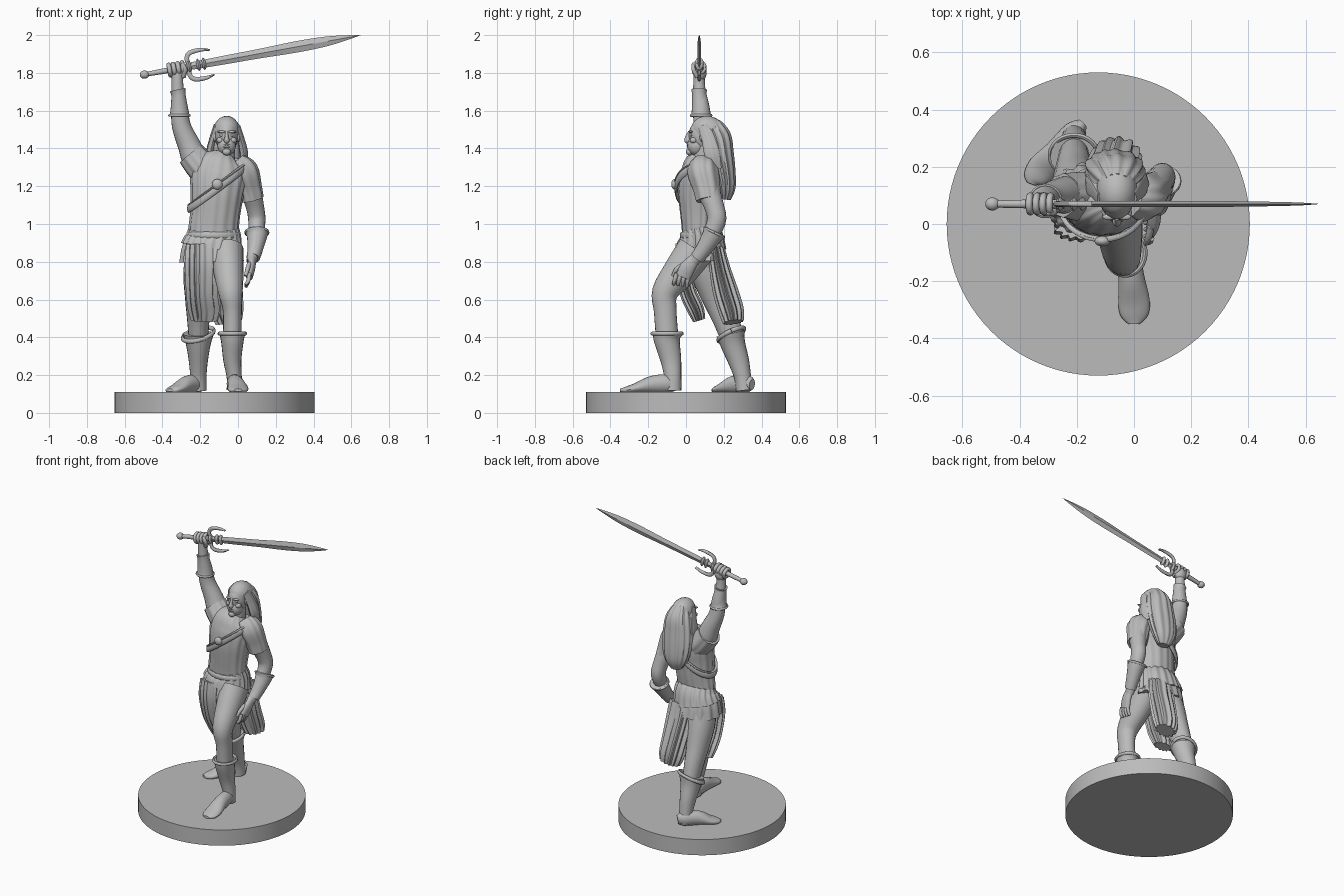
import bpy, bmesh
from math import cos, sin, pi, radians
from mathutils import Vector, Matrix

if "Cube" in bpy.data.objects:
    bpy.data.objects.remove(bpy.data.objects["Cube"])

CM = 0.01  # sizes below are in hundredths of a unit
X, Y, Z = Vector((1, 0, 0)), Vector((0, 1, 0)), Vector((0, 0, 1))

grey = bpy.data.materials.new("miniature grey")
grey.use_nodes = True
grey.diffuse_color = (0.5, 0.5, 0.5, 1)
grey.node_tree.nodes["Principled BSDF"].inputs["Base Color"].default_value = grey.diffuse_color


def finish(name, bm, angle=40):
    bmesh.ops.recalc_face_normals(bm, faces=bm.faces)
    mesh = bpy.data.meshes.new(name)
    bm.to_mesh(mesh)
    bm.free()
    mesh.shade_smooth()
    mesh.set_sharp_from_angle(angle=radians(angle))
    mesh.materials.append(grey)
    obj = bpy.data.objects.new(name, mesh)
    bpy.context.collection.objects.link(obj)
    return obj


def spline(stations, steps):
    """Catmull-Rom smoothing of the stations."""
    rows = [Vector(s) for s in stations]
    out = []
    for i in range(len(rows) - 1):
        a, b, c, d = rows[max(i - 1, 0)], rows[i], rows[i + 1], rows[min(i + 2, len(rows) - 1)]
        for k in range(steps):
            t = k / steps
            out.append(b + (c - a) * (t / 2) + (a * 2 - b * 5 + c * 4 - d) * (t * t / 2)
                       + (b * 3 - a - c * 3 + d) * (t ** 3 / 2))
    return out + [rows[-1]]


def loft(name, stations, ref=X, sides=20, flutes=0, depth=0.0, steps=4, angle=40):
    """Skin elliptical rings (x, y, z, half width, half depth) along a path."""
    rows = spline(stations, steps)
    centres = [Vector(r[:3]) for r in rows]
    sides = max(sides, flutes * 6)
    bm = bmesh.new()
    rings = []
    for i, row in enumerate(rows):
        t = (centres[min(i + 1, len(rows) - 1)] - centres[max(i - 1, 0)]).normalized()
        u = (ref - t * ref.dot(t)).normalized()
        v = t.cross(u)
        ring = []
        for k in range(sides):
            th = 2 * pi * k / sides
            f = 1 + depth * cos(flutes * th + sin(3 * th))
            p = centres[i] + (u * cos(th) * max(row[3], 0.05) + v * sin(th) * max(row[4], 0.05)) * f
            ring.append(bm.verts.new(p * CM))
        rings.append(ring)
    for lo, hi in zip(rings, rings[1:]):
        for k in range(sides):
            j = (k + 1) % sides
            bm.faces.new((lo[k], lo[j], hi[j], hi[k]))
    bm.faces.new(rings[0])
    bm.faces.new(rings[-1])
    return finish(name, bm, angle)


def blob(name, centre, radii, turn=None):
    bm = bmesh.new()
    bmesh.ops.create_uvsphere(bm, u_segments=20, v_segments=12, radius=CM)
    m = Matrix.Translation(Vector(centre) * CM) @ (turn or Matrix()) @ Matrix.Diagonal((*radii, 1))
    bmesh.ops.transform(bm, matrix=m, verts=bm.verts)
    return finish(name, bm)


def hoop(name, centre, u, v, a, b, ref=Z):
    """Closed band around an ellipse spanned by u and v."""
    c = Vector(centre)
    pts = [c + u * cos(pi * k / 12) + v * sin(pi * k / 12) for k in range(25)]
    return loft(name, [(*p, a, b) for p in pts], ref, sides=10, steps=2)


# Base disc
bm = bmesh.new()
bmesh.ops.create_cone(bm, cap_ends=True, segments=96, radius1=0.53, radius2=0.53, depth=0.11,
                      matrix=Matrix.Translation((-0.125, 0, 0.055)))
finish("base", bm)

# Torso, collar and belt
loft("tunic", [(-13, 8, 84, 12, 10), (-13, 7, 96, 13, 9), (-12, 7, 106, 13, 10), (-11, 7, 117, 14, 11),
               (-10, 8, 126, 15, 11), (-9, 8, 132, 13, 9), (-7, 9, 137, 5, 5)], flutes=16, depth=0.02)
loft("neck", [(-8, 9, 130, 6, 6), (-6, 9, 136, 4.5, 5), (-6, 9, 142, 4.5, 5)])
hoop("collar", (-8, 8, 133), X * 8, Vector((0, 8, 2)), 1, 1)
hoop("belt", (-13, 7.5, 94), X * 13, Y * 10, 1.8, 0.8)

# Chest strap with brooch
hoop("chest_strap", (-11, 7, 119), Vector((15, 0, 11)), Y * 12.2, 2.2, 1)
hoop("strap_edge", (-11, 7, 121), Vector((15, 0, 11)), Y * 12.5, 0.6, 0.9)
blob("brooch", (-11, -6, 121), (2.8, 1.8, 2.8))

# Layered skirt and hanging cloths
loft("skirt_upper", [(-13, 7, 98, 13, 9.5), (-13, 8, 93, 14.5, 11.5), (-14, 8, 87, 16, 13)],
     flutes=20, depth=0.03)
loft("skirt_lower", [(-13, 8, 91, 14, 11), (-14, 8, 85, 15.5, 12.5), (-14, 8, 80, 16.5, 13.5)],
     flutes=14, depth=0.04)
loft("front_cloth", [(-19, -1, 89, 8, 4), (-19, -2, 78, 8.5, 4), (-19, 1, 64, 8, 4), (-18, 5, 55, 8, 4),
                     (-18, 7, 49, 6.5, 3)], flutes=13, depth=0.12)
loft("back_cloth", [(-9, 16, 87, 9, 4), (-8, 18, 76, 9, 5), (-7, 21, 64, 8.5, 6), (-6, 24, 54, 8, 6),
                    (-5, 25, 48, 6.5, 5)], flutes=13, depth=0.12)

# Legs
loft("left_leg", [(-6, 5, 86, 9, 10), (-5, -3, 75, 8, 9), (-4, -11, 64, 6.5, 7), (-3, -11, 54, 5, 6),
                  (-3, -10, 40, 5, 6)])
loft("right_leg", [(-18, 8, 87, 9, 10), (-20, 12, 74, 9, 9.5), (-21, 17, 60, 7, 8), (-21, 21, 50, 6, 7),
                   (-21, 25, 38, 5, 6)])
blob("left_kneecap", (-4, -15, 63), (4, 3, 5))

# Boots
loft("left_boot", [(-3, -10, 42, 7, 8), (-3, -10, 38, 6, 6.8), (-3, -8, 28, 4.8, 5.5), (-2, -7, 19, 4, 4.5),
                   (-2, -7, 12, 4, 4.5)])
loft("right_boot", [(-21, 23.5, 42, 8.3, 7.5), (-21, 25, 36, 6.5, 6.5), (-21, 28, 27, 5, 5.5),
                    (-21, 30, 19, 4.3, 4.5), (-21, 31, 12, 4.3, 4.5)])
hoop("left_boot_cuff", (-3, -10, 42), X * 7, Y * 8, 1, 0.8)
hoop("right_boot_cuff", (-21, 24, 41.5), Vector((8.3, 0, 2)), Vector((0, 7, 3)), 1.2, 0.9)
loft("left_foot", [(-2, -4, 15, 2, 3), (-2, -9, 15.5, 4, 4.8), (-1, -18, 15, 4.5, 4.6),
                   (0, -27, 13, 5.5, 2.6), (0, -32, 12, 4.8, 1.8), (0, -35, 12, 2, 0.8)])
loft("right_foot", [(-18, 35, 15, 2, 3), (-21, 32, 15.5, 4, 4.8), (-27, 25, 15, 4.5, 4.6),
                    (-32, 19.5, 13, 5.2, 2.6), (-35, 16, 12, 4, 1.8), (-36, 14, 12, 1.5, 0.8)],
     ref=Vector((1, -1, 0)))

# Raised right arm
loft("right_arm", [(-15, 9, 124, 6, 7), (-22, 10, 133, 7, 7), (-26, 10, 142, 6, 6), (-30, 9, 152, 5, 5),
                   (-31, 8, 162, 4.4, 4.4), (-32, 7, 172, 3.2, 3.2), (-32, 7, 181, 3, 3)])
loft("right_sleeve", [(-12, 9, 125, 9, 9), (-19, 9.5, 130, 8.5, 8.5), (-25, 10, 137, 7.5, 7.5)],
     flutes=9, depth=0.03)
loft("right_bracer", [(-31, 8, 157, 5.6, 5.6), (-31, 7.8, 160, 4.8, 4.8), (-31.5, 7, 168, 3.8, 3.8),
                      (-32, 7, 171, 4.2, 4.2)])
hoop("right_bracer_rim", (-31, 8, 157.5), X * 5.4, Y * 5.4, 0.7, 0.6)

# Lowered left arm
loft("left_arm", [(2, 9, 130, 6, 7), (6, 11, 120, 5.8, 6.5), (9, 15, 109, 4.8, 5.2), (10, 16, 101, 4.5, 5),
                  (9, 10, 89, 3.6, 3.8), (7, 4, 80, 2.6, 3)])
loft("left_sleeve", [(-1, 9, 133, 5, 6), (3, 9, 128, 7.5, 8), (6, 11, 119, 6.5, 7), (7.5, 12, 113, 6, 6.5)],
     flutes=9, depth=0.04)
loft("left_bracer", [(10, 15, 96, 6.3, 6.3), (10, 13.5, 93, 5.3, 5.3), (9, 9, 86, 4, 4.2),
                     (8, 6, 82, 3.6, 3.8)])
hoop("left_bracer_rim", (10, 15, 95.5), X * 6, Vector((0, 5, -2.5)), 0.7, 0.6)
loft("left_palm", [(7.5, 5, 82, 2.2, 2.8), (7, 1, 77, 2.2, 4), (6, -1.5, 72, 1.8, 4)])
for k in range(4):
    y = 2 - 2.3 * k
    loft(f"left_finger_{k}", [(6, y, 74, 1.1, 1.2), (5.5, y - 1.2, 70, 1.1, 1.1),
                              (4, y - 1.6, 66.5 + k / 2, 0.8, 0.8)], sides=10)
loft("left_thumb", [(6, -1, 79, 1.3, 1.3), (5, -5, 76, 1.2, 1.2), (4, -7, 72.5, 0.8, 0.8)], sides=10)


# Sword, laid out along its own slanted axis
ALONG = Vector((115, 0, 21)).normalized()
ACROSS = ALONG.cross(Y)


def on_sword(x, off=0):
    return Vector((-50, 7, 179)) + ALONG * (x + 50) + ACROSS * off


def sword_part(name, rows, **kw):
    return loft(name, [(*on_sword(x), a, b) for x, a, b in rows], ref=Y, **kw)


sword_part("blade", [(-24, 0.9, 2), (-8, 1, 2.3), (12, 1, 2.5), (32, 1, 3), (48, 0.8, 2.6), (60, 0.5, 1.2),
                     (67, 0, 0)], sides=4, angle=20)
sword_part("grip", [(-50, 1.2, 1.2), (-38, 1.5, 1.5), (-24, 1.6, 1.6)], sides=14)
blob("pommel", on_sword(-49.5), (2.5, 2.3, 2.2))
for x in (-25.5, -20.5, -17.5):
    sword_part("guard_collar", [(x - 1, 1.6, 2), (x, 2.4, 3.4), (x + 1, 1.6, 2)], sides=14)
for side, label in ((1, "upper"), (-1, "lower")):
    path = ((-25, 0, 1.3), (-26, 4, 1.3), (-24, 7, 1.3), (-18, 7.6, 1.1), (-13, 6.6, 0.4))
    loft(label + "_guard_prong", [(*on_sword(x, side * h), 1, r) for x, h, r in path], ref=Y, sides=10)

# Gripping hand
blob("right_fist", (-32, 7.5, 180), (4.2, 3.4, 4.5))
for k in range(4):
    hoop(f"right_finger_{k}", on_sword(-36 + 2.4 * k), Y * 2.9, ACROSS * 2.9, 1.2, 1.1, ref=ALONG)
loft("right_thumb", [(-29, 6, 178, 1.4, 1.4), (-28, 4, 182, 1.2, 1.2), (-30, 4, 185, 0.9, 0.9)], sides=10)

# Head and face
blob("skull", (-6, 10, 147), (6.2, 8.6, 9))
blob("jaw", (-6, 5.6, 141.5), (4.9, 5, 5.4))
blob("chin", (-6, 1.8, 138.2), (2.2, 1.8, 1.9))
loft("nose", [(-6, 2, 149, 0.7, 0.8), (-6, 1, 146, 1, 1.4), (-6, 0.8, 144.2, 1.6, 1.7),
              (-6, 1.6, 143.2, 0.9, 0.9)], sides=12)
for z in (140.7, 142):
    blob("lip", (-6, 1.5, z), (2.2, 1, 0.6))
for s in (-1, 1):
    blob("brow", (-6 + 2.6 * s, 2.5, 148.8), (2.4, 1.1, 0.7))
    blob("eye", (-6 + 2.5 * s, 2.9, 147), (1.3, 0.9, 0.7))
    blob("cheek", (-6 + 3.4 * s, 4, 144.3), (1.9, 2, 1.7))
    blob("ear", (-6 + 6.2 * s, 9, 146), (0.9, 1.8, 2.6))

# Long hair
tilt = Matrix.Rotation(radians(-25), 4, "X")
blob("hair_cap", (-6, 12, 148.8), (7.2, 9.6, 8.2), tilt)
loft("hair_back", [(-6, 13, 153, 5, 5), (-6, 16, 146, 8.5, 7.5), (-6.5, 18, 137, 10, 7), (-7, 20, 127, 10, 6),
                   (-7, 21, 119, 8, 5), (-7, 20.5, 113, 4, 3)], flutes=13, depth=0.05)
for s in (-1, 1):
    loft("side_lock", [(-6 + 5.5 * s, 9, 152, 1.5, 2.5), (-6 + 7.5 * s, 12, 145, 1.8, 3.5),
                       (-6 + 9 * s, 14, 137, 2.2, 4), (-6 + 8.5 * s, 16, 129, 1.5, 3)], flutes=5, depth=0.08)
